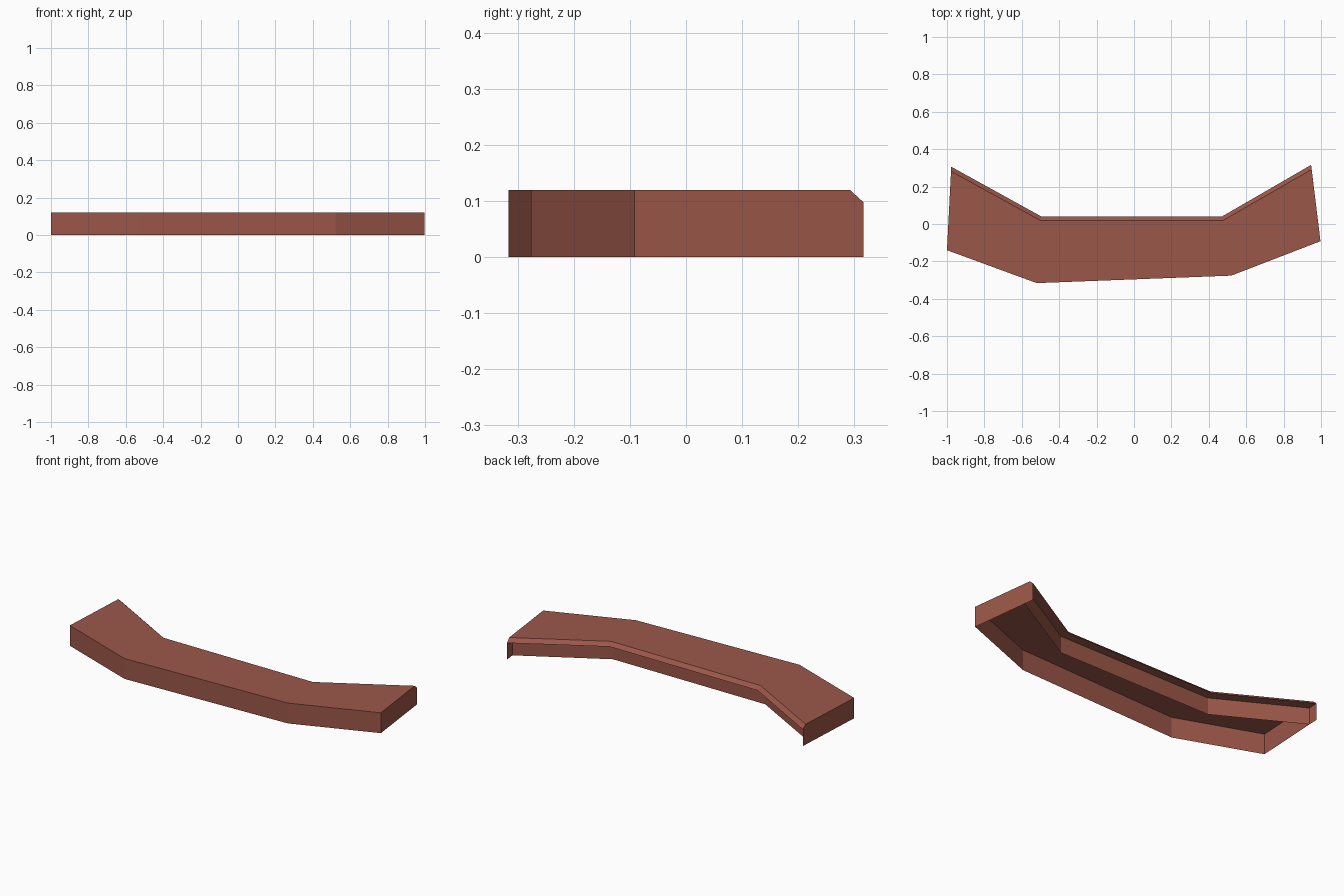
import bpy
import bmesh
from mathutils import Vector

cube = bpy.data.objects.get("Cube")
if cube:
    bpy.data.objects.remove(cube, do_unlink=True)

# One flat colour
clay = bpy.data.materials.new("clay_red")
clay.use_nodes = True
colour = (0.33, 0.095, 0.066, 1)
clay.diffuse_color = colour
clay.node_tree.nodes["Principled BSDF"].inputs["Base Color"].default_value = colour

HEIGHT, LIP, CHAMFER, RECESS = 0.12, 0.098, 0.021, 0.052

# Plan stations from -x to +x: front point, back point, mitred inward direction
stations = [
    ((-1.0, -0.14), (-0.977, 0.306), (-0.06, -1.15)),
    ((-0.52, -0.316), (-0.495, 0.04), (-0.27, -1)),
    ((0.52, -0.276), (0.47, 0.04), (0.27, -1)),
    ((0.997, -0.092), (0.947, 0.316), (0.14, -1.15)),
]


def section(front, back, inward):
    """Open cross-section: front wall, top, chamfer, soffit, recessed back wall."""
    f, b, d = Vector(front), Vector(back), Vector(inward)
    outline = [(f, 0), (f, HEIGHT), (b + d * CHAMFER, HEIGHT),
               (b, LIP), (b + d * RECESS, LIP), (b + d * RECESS, 0)]
    return [(p.x, p.y, z) for p, z in outline]


def make_object(name, bm):
    mesh = bpy.data.meshes.new(name)
    bm.to_mesh(mesh)
    bm.free()
    mesh.materials.append(clay)
    obj = bpy.data.objects.new(name, mesh)
    bpy.context.collection.objects.link(obj)
    return obj


# Hollow shell swept through the stations, open underneath
bm = bmesh.new()
rows = [[bm.verts.new(p) for p in section(*s)] for s in stations]
for a, b in zip(rows, rows[1:]):
    for i in range(len(a) - 1):
        bm.faces.new((a[i], b[i], b[i + 1], a[i + 1]))
make_object("curved_shell", bm)

# End panels reach past the recessed wall to the back lip
for name, station, flip in (("right_end_panel", stations[0], False),
                            ("left_end_panel", stations[-1], True)):
    bm = bmesh.new()
    back = station[1]
    points = section(*station)[:4] + [(back[0], back[1], 0)]
    if flip:
        points.reverse()
    bm.faces.new([bm.verts.new(p) for p in points])
    make_object(name, bm)
